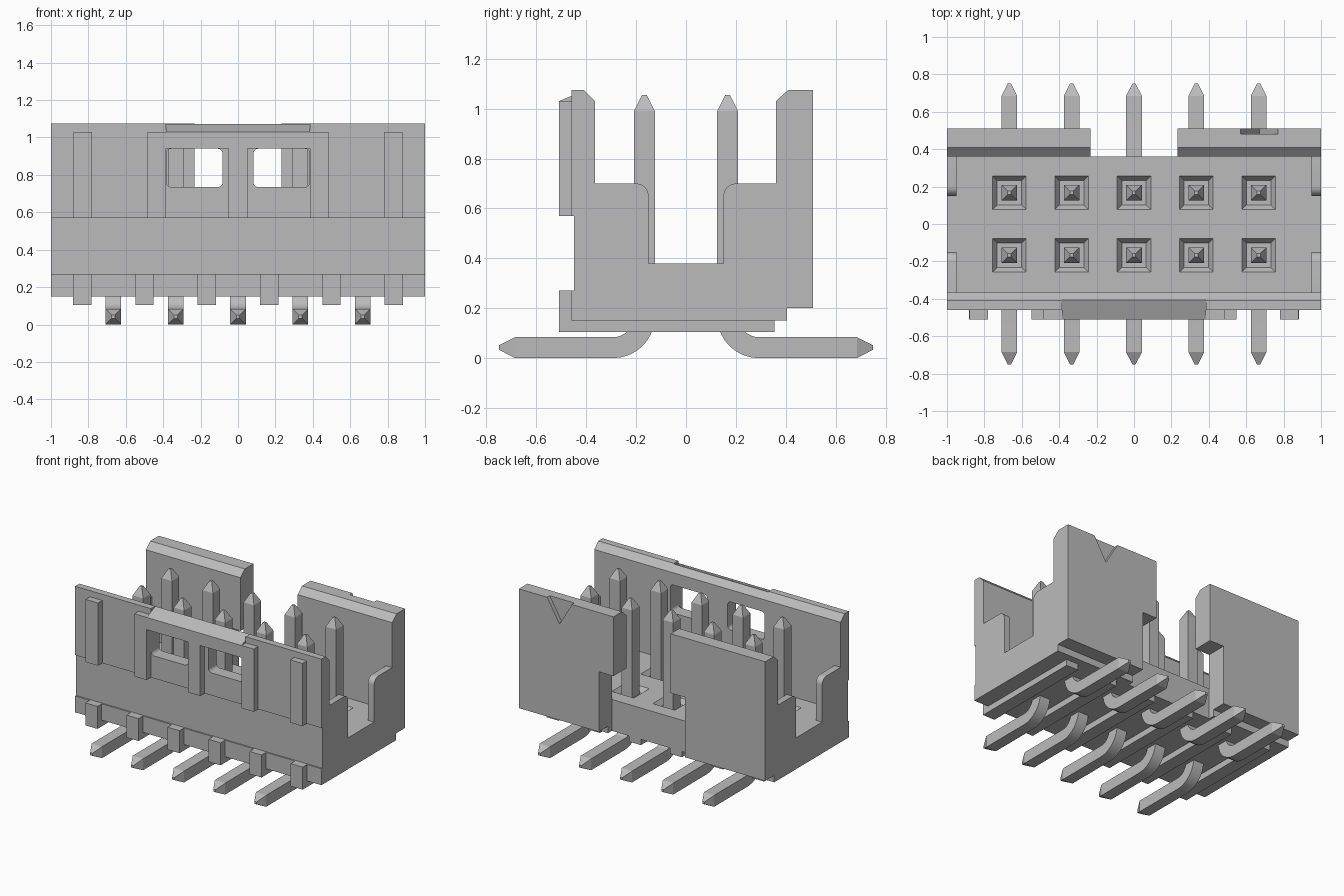
import bpy, bmesh, math
from mathutils import Vector

old = bpy.data.objects.get("Cube")
if old:
    bpy.data.objects.remove(old, do_unlink=True)

# One plain grey for everything
grey = bpy.data.materials.new("neutral_grey")
grey.use_nodes = True
grey.diffuse_color = (0.5, 0.5, 0.5, 1)
grey.node_tree.nodes["Principled BSDF"].inputs["Base Color"].default_value = (0.5, 0.5, 0.5, 1)


def finish(bm, name):
    bmesh.ops.recalc_face_normals(bm, faces=bm.faces[:])
    mesh = bpy.data.meshes.new(name)
    bm.to_mesh(mesh)
    bm.free()
    mesh.materials.append(grey)
    obj = bpy.data.objects.new(name, mesh)
    bpy.context.collection.objects.link(obj)
    return obj


def add_loft(bm, rings):
    """Closed solid through rings of equal vertex count."""
    loops = [[bm.verts.new(p) for p in ring] for ring in rings]
    n = len(loops[0])
    for a, b in zip(loops, loops[1:]):
        for i in range(n):
            j = (i + 1) % n
            bm.faces.new((a[i], a[j], b[j], b[i]))
    bm.faces.new(loops[0])
    bm.faces.new(loops[-1][::-1])


def prism(name, pts, lo, hi, axis="x"):
    """Extrude an outline, (y, z) along x or (x, z) along y."""
    bm = bmesh.new()
    if axis == "x":
        rings = [[(s, a, b) for a, b in pts] for s in (lo, hi)]
    else:
        rings = [[(a, s, b) for a, b in pts] for s in (lo, hi)]
    add_loft(bm, rings)
    return finish(bm, name)


def rect(a0, a1, b0, b1):
    return [(a0, b0), (a1, b0), (a1, b1), (a0, b1)]


def arc(cx, cy, r, start, end, n=6):
    out = []
    for i in range(n + 1):
        t = math.radians(start + (end - start) * i / n)
        out.append((cx + r * math.cos(t), cy + r * math.sin(t)))
    return out


def rounded_rect(x0, x1, z0, z1, r):
    return (arc(x1 - r, z0 + r, r, -90, 0) + arc(x1 - r, z1 - r, r, 0, 90)
            + arc(x0 + r, z1 - r, r, 90, 180) + arc(x0 + r, z0 + r, r, 180, 270))


def cut(target, cutter):
    cutter.hide_render = True
    mod = target.modifiers.new("cut", "BOOLEAN")
    mod.operation = "DIFFERENCE"
    mod.solver = "EXACT"
    mod.object = cutter
    bpy.ops.object.select_all(action="DESELECT")
    bpy.context.view_layer.objects.active = target
    target.select_set(True)
    bpy.ops.object.modifier_apply(modifier=mod.name)
    bpy.data.objects.remove(cutter, do_unlink=True)


# Housing: side outline with end slots, chamfered wall tops and front band
outline = [(-.46, .15), (.405, .15), (.405, .2), (.51, .2), (.51, 1.075),
           (.41, 1.075), (.36, 1.03), (.36, .70)]
outline += arc(.20, .65, .05, 90, 180)
outline += [(.15, .38), (-.15, .38)]
outline += arc(-.20, .65, .05, 0, 90)
outline += [(-.365, .70), (-.365, 1.03), (-.41, 1.075), (-.46, 1.075),
            (-.46, .57), (-.45, .57), (-.45, .27), (-.46, .27)]
housing = prism("housing", outline, -1, 1)

# Inner cavity and stepped opening in the back wall
cut(housing, prism("cavity_cutter", rect(-.365, .36, .38, 1.2), -.95, .95))
gap = [(-.35, 0), (.35, 0), (.35, .64), (.232, .64), (.232, 1.2),
       (-.232, 1.2), (-.232, .64), (-.35, .64)]
cut(housing, prism("back_gap_cutter", gap, .36, .6, "y"))

# Front windows, sloped front lip and polarity groove
for s in (-1, 1):
    x0, x1 = sorted((s * .083, s * .383))
    cut(housing, prism("window_cutter", rounded_rect(x0, x1, .735, .94, .025), -.6, -.3, "y"))
cut(housing, prism("lip_cutter", [(-.51, 1.03), (-.40, 1.075), (-.40, 1.2), (-.51, 1.2)],
                   -.385, .385))
cut(housing, prism("groove_cutter", [(.67, .905), (.782, 1.095), (.558, 1.095)], .48, .55, "y"))

# Tapered pockets around the contacts
COLUMNS = [i / 3 for i in range(-2, 3)]
ROW = .167
bm = bmesh.new()
for x in COLUMNS:
    for y in (-ROW, ROW):
        add_loft(bm, [[(x + a * h, y + b * h, z) for a, b in rect(-1, 1, -1, 1)]
                      for z, h in ((.345, .065), (.40, .104))])
cut(housing, finish(bm, "pocket_cutter"))

# Raised ribs and frame on the front wall
for side, s in (("right", -1), ("left", 1)):
    for label, a, b in (("outer_rib", .78, .88), ("frame_rib", .385, .485)):
        x0, x1 = sorted((s * a, s * b))
        prism(f"{side}_{label}", rect(-.51, -.455, .57, 1.03), x0, x1)
prism("frame_centre_rib", rect(-.51, -.455, .57, .94), -.05, .05)
prism("frame_top_bar", [(-.51, .94), (-.51, 1.03), (-.46, 1.0505), (-.46, .94)], -.385, .385)

# Standoff ribs that wrap from the front under the base
foot = [(-.51, .105), (.355, .105), (.355, .152), (-.448, .152), (-.448, .27), (-.51, .27)]
for i in range(6):
    x = (i - 2.5) / 3
    prism(f"standoff_rib_{i + 1}", foot, x - .049, x + .049)

# Contact: square bar swept from pointed top, round the bend, to pointed tail
H, R, TIP = .042, .125, .009
path = [(-ROW, 1.055, 0, TIP), (-ROW, .99, 0, H)]
cy, cz = -ROW - R, H + R
for y_z, deg in zip(arc(cy, cz, R, 0, -90, 10), range(0, 91, 9)):
    path.append((*y_z, deg, H))
path += [(-.685, H, 90, H), (-.75, H, 90, TIP)]


def contact_mesh(sign):
    rings = []
    for y, z, deg, h in path:
        t = math.radians(deg)
        n = Vector((0, math.cos(t), -math.sin(t)))
        ring = [Vector((a * h, y, z)) + n * (b * h) for a, b in rect(-1, 1, -1, 1)]
        rings.append([(p.x, p.y * sign, p.z) for p in ring])
    bm = bmesh.new()
    add_loft(bm, rings)
    return finish(bm, "contact")


for row, sign in (("front", 1), ("back", -1)):
    first = contact_mesh(sign)
    for i, x in enumerate(COLUMNS):
        pin = first if i == 0 else first.copy()
        if i:
            bpy.context.collection.objects.link(pin)
        pin.name = f"{row}_contact_{i + 1}"
        pin.location.x = x

# Smooth the small fillets and bends, keep the edges crisp
bpy.ops.object.select_all(action="DESELECT")
for name in ("housing", "front_contact_1", "back_contact_1"):
    obj = bpy.data.objects[name]
    obj.select_set(True)
    bpy.context.view_layer.objects.active = obj
bpy.ops.object.shade_smooth_by_angle(angle=math.radians(25))
